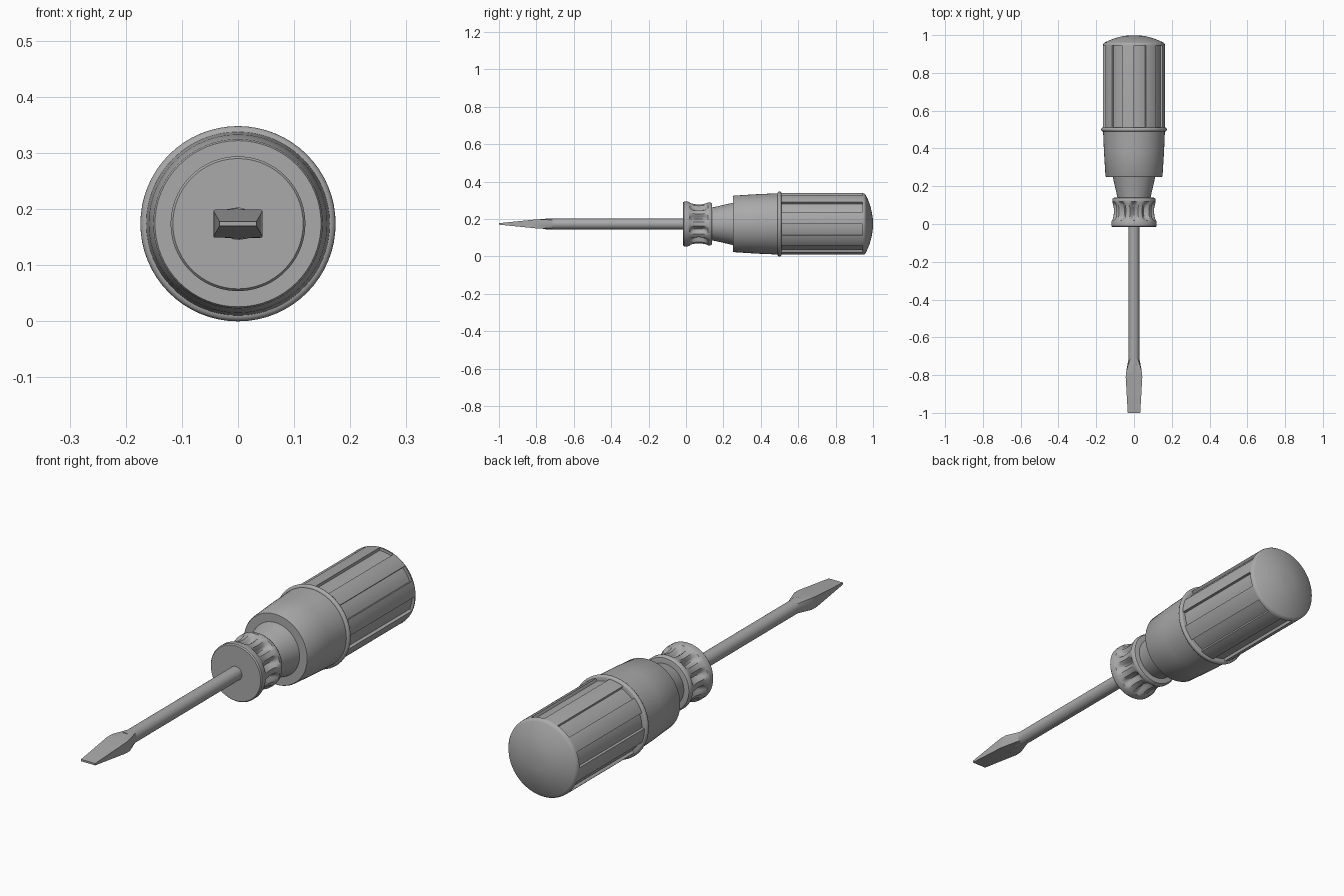
import bpy, bmesh
from math import sin, cos, pi, radians, sqrt

cube = bpy.data.objects.get("Cube")
if cube:
    bpy.data.objects.remove(cube)

AXIS_Z = 0.174
grey = bpy.data.materials.new("plain grey")
grey.use_nodes = True
grey.diffuse_color = (0.4, 0.4, 0.4, 1)
grey.node_tree.nodes["Principled BSDF"].inputs["Base Color"].default_value = (0.4, 0.4, 0.4, 1)


def loft(name, rings, angle=30):
    """Skin a list of (y, [(x, z), ...]) sections and close both ends."""
    bm = bmesh.new()
    loops = [[bm.verts.new((x, y, z + AXIS_Z)) for x, z in pts] for y, pts in rings]
    n = len(loops[0])
    for a, b in zip(loops, loops[1:]):
        for i in range(n):
            j = (i + 1) % n
            bm.faces.new((a[i], a[j], b[j], b[i]))
    bm.faces.new(loops[0])
    bm.faces.new(loops[-1])
    bmesh.ops.remove_doubles(bm, verts=bm.verts, dist=1e-5)
    bmesh.ops.recalc_face_normals(bm, faces=bm.faces)
    mesh = bpy.data.meshes.new(name)
    bm.to_mesh(mesh)
    bm.free()
    mesh.materials.append(grey)
    obj = bpy.data.objects.new(name, mesh)
    bpy.context.collection.objects.link(obj)
    bpy.ops.object.select_all(action='DESELECT')
    obj.select_set(True)
    bpy.context.view_layer.objects.active = obj
    bpy.ops.object.shade_smooth_by_angle(angle=radians(angle))
    return obj


def circle(r, n=64):
    return [(r * sin(2 * pi * i / n), r * cos(2 * pi * i / n)) for i in range(n)]


def lathe(name, profile, n=64):
    return loft(name, [(y, circle(r, n)) for y, r in profile])


# Shaft
lathe("shaft", [(-0.75, 0.029), (0.0, 0.029)], 24)


# Flat blade: the round shaft spreads into a tapered rectangle
def rectangle(w, h, n=24):
    pts = []
    for x, z in circle(1, n):
        s = 1 / max(abs(x), abs(z))
        pts.append((w * max(-1, min(1, x * s)), h * max(-1, min(1, z * s))))
    return pts


loft("blade", [(-1.0, rectangle(0.033, 0.004)), (-0.81, rectangle(0.044, 0.023)),
               (-0.78, rectangle(0.041, 0.025)), (-0.715, circle(0.029, 24))], 20)


# Fluted collar: scallops fade out toward both rims
def flutes(y, r):
    t = max(0, min(1, (y - 0.018) / 0.1))
    depth = 0.022 * sin(pi * t) ** 0.5
    pts = []
    for i in range(120):
        a = 2 * pi * i / 120
        q = r - depth * max(0, cos(10 * a) + 0.35) / 1.35
        pts.append((q * sin(a), q * cos(a)))
    return pts


collar = [(-0.015, 0.116), (-0.01, 0.12), (0.01, 0.12), (0.018, 0.117)]
collar += [(0.018 + 0.01 * k, 0.115 - 0.009 * sin(pi * k / 10)) for k in range(1, 11)]
collar += [(0.13, 0.115), (0.138, 0.11), (0.14, 0.1)]
loft("fluted_collar", [(y, flutes(y, r)) for y, r in collar], 35)

# Neck, ferrule and raised ring
lathe("neck", [(0.13, 0.086), (0.16, 0.092), (0.26, 0.115)])
lathe("ferrule", [(0.25, 0.148), (0.255, 0.151), (0.38, 0.159), (0.5, 0.164)])
lathe("raised_ring", [(0.5 + 0.011 * cos(pi - pi * k / 8), 0.163 + 0.011 * sin(pi * k / 8))
                      for k in range(9)])


# Grip: eight raised lands alternate with sunken panels
def grip_section(land, panel):
    pts = []
    for k in range(16):
        r = panel if k % 2 == 0 else land
        for s in range(5):
            a = (k + s / 4) * pi / 8
            pts.append((r * sin(a), r * cos(a)))
    return pts


dome = []
for k in range(8):
    r = 0.157 * cos(pi / 2 * k / 8)
    dome.append((0.96 + 0.04 * (1 - (r / 0.157) ** 2), grip_section(r, r)))
loft("grip", [(0.49, grip_section(0.164, 0.152)), (0.945, grip_section(0.164, 0.152)),
              (0.945, grip_section(0.164, 0.164)), (0.952, grip_section(0.163, 0.163))] + dome, 32)
